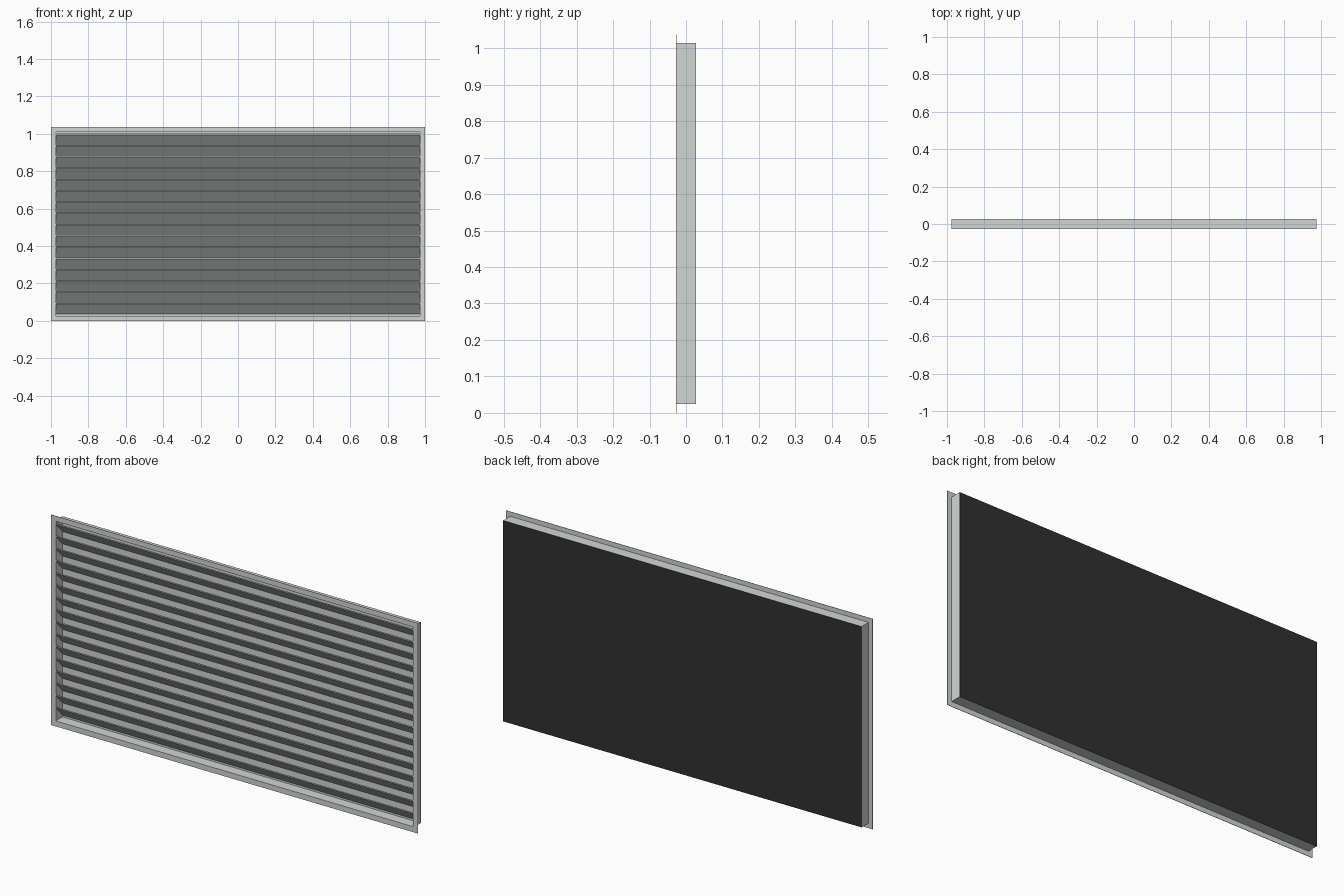
import bpy

old = bpy.data.objects.get("Cube")
if old:
    bpy.data.objects.remove(old, do_unlink=True)


def material(name, rgb):
    mat = bpy.data.materials.new(name)
    mat.use_nodes = True
    colour = (*rgb, 1)
    mat.diffuse_color = colour
    mat.node_tree.nodes["Principled BSDF"].inputs["Base Color"].default_value = colour
    return mat


METAL = material("light grey metal", (0.64, 0.68, 0.66))
BACK = material("black backing", (0.03, 0.03, 0.03))


def build(name, verts, faces, mat):
    mesh = bpy.data.meshes.new(name)
    mesh.from_pydata(verts, [], faces)
    mesh.materials.append(mat)
    obj = bpy.data.objects.new(name, mesh)
    bpy.context.collection.objects.link(obj)
    return obj


def prism(name, profile, half, mat):
    """Extrude a closed (y, z) four-point profile from -half to half in x."""
    verts = [(x, y, z) for x in (half, -half) for y, z in profile]
    sides = [(i, i + 4, (i + 1) % 4 + 4, (i + 1) % 4) for i in range(4)]
    return build(name, verts, [(0, 1, 2, 3), (7, 6, 5, 4)] + sides, mat)


def ring(name, outer, inner, y0, y1, mat):
    """Rectangular tube; outer and inner are (half width, bottom, top)."""
    def loop(rect, y):
        w, b, t = rect
        return [(-w, y, b), (w, y, b), (w, y, t), (-w, y, t)]
    verts = loop(outer, y0) + loop(inner, y0) + loop(inner, y1) + loop(outer, y1)
    faces = []
    for k in range(4):
        a, b = 4 * k, 4 * ((k + 1) % 4)
        for i in range(4):
            j = (i + 1) % 4
            faces.append((a + i, a + j, b + j, b + i))
    return build(name, verts, faces, mat)


def sheet(name, y0, y1, rect, mat):
    w, b, t = rect
    return prism(name, [(y0, b), (y1, b), (y1, t), (y0, t)], w, mat)


# Casing: thin front flange, duct walls, grey inner back and black rear sheet
BODY = (0.977, 0.024, 1.014)
INNER = (0.974, 0.027, 1.011)
FRONT, REAR = -0.028, 0.028
ring("front_flange", (1.0, 0.0, 1.037), INNER, FRONT, FRONT + 0.002, METAL)
ring("duct_walls", BODY, INNER, FRONT + 0.002, REAR - 0.0005, METAL)
sheet("inner_back", REAR - 0.004, REAR - 0.0005, INNER, METAL)
sheet("rear_sheet", REAR - 0.0005, REAR, BODY, BACK)

# Louvres: upper edge at the front, sloping down towards the back
COUNT, BOTTOM, TOP = 16, 0.036, 1.001
pitch = (TOP - BOTTOM) / COUNT
lip = 0.006
for n in range(COUNT):
    low = BOTTOM + n * pitch
    high = low + pitch
    prism("louvre_%02d" % (n + 1),
          [(FRONT + 0.001, high - lip), (REAR - 0.004, low),
           (REAR - 0.004, low + lip), (FRONT + 0.001, high)],
          INNER[0], METAL)
